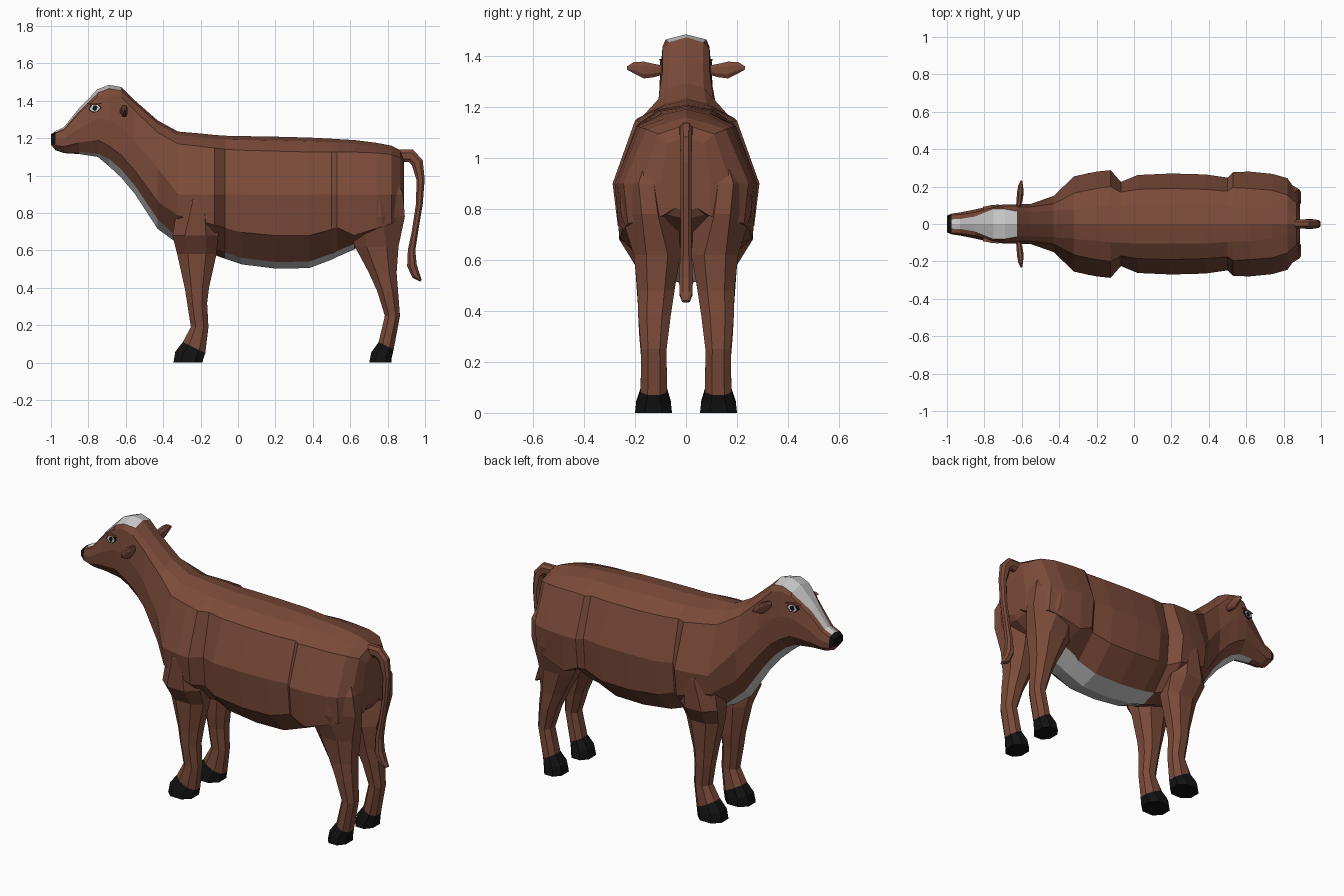
import bpy, bmesh
from mathutils import Vector


def material(name, color):
    m = bpy.data.materials.new(name)
    m.diffuse_color = (*color, 1)
    return m


BROWN = material("brown_coat", (0.20, 0.07, 0.042))
WHITE = material("white_patch", (0.55, 0.55, 0.55))
BLACK = material("black_horn", (0.006, 0.006, 0.006))


def loft(name, rings, paint=lambda i, j: 0, cap_mats=(0, 0), mirror=False):
    """Skin equal-length rings; paint(i, j) picks the material of each quad."""
    bm = bmesh.new()
    vs = [[bm.verts.new(p) for p in r] for r in rings]
    n = len(rings[0])
    for i in range(len(rings) - 1):
        for j in range(n):
            k = (j + 1) % n
            f = bm.faces.new((vs[i][j], vs[i][k], vs[i + 1][k], vs[i + 1][j]))
            f.material_index = paint(i, j)
    for r, m in ((vs[0], cap_mats[0]), (vs[-1], cap_mats[1])):
        bm.faces.new(r).material_index = m
    bmesh.ops.recalc_face_normals(bm, faces=bm.faces)
    me = bpy.data.meshes.new(name)
    bm.to_mesh(me)
    bm.free()
    for m in (BROWN, WHITE, BLACK):
        me.materials.append(m)
    ob = bpy.data.objects.new(name, me)
    bpy.context.collection.objects.link(ob)
    if mirror:
        md = ob.modifiers.new("mirror", 'MIRROR')
        md.use_axis = (False, True, False)
    return ob


def octagon(a0, a1, b0, b1, c=0.27):
    """Chamfered rectangle as (a, b) pairs."""
    ca, cb = (a1 - a0) * c, (b1 - b0) * c
    return [(a0 + ca, b0), (a1 - ca, b0), (a1, b0 + cb), (a1, b1 - cb),
            (a1 - ca, b1), (a0 + ca, b1), (a0, b1 - cb), (a0, b0 + cb)]


def body_ring(x, top, bot, w, wt, wu):
    h = top - bot
    mid = .90 if x > -.35 else bot + .56 * h
    low = bot + .25 * h if x < .55 else .68 + .5 * (bot - .605)
    belly = .09 if -.7 < x < -.4 else .05
    half = [(0, top), (wt, top - 0.02 * min(1, h * 3)), (wu, bot + .89 * h), (w, mid),
            (w * .93, low), (w * .42, bot + belly * h), (0, bot)]
    return [(x, y, z) for y, z in half + [(-y, z) for y, z in half[-2:0:-1]]]


# Head, neck and torso: x, top, bottom, half width, top strip, upper width
stations = [
    (-1.00, 1.22, 1.165, .045, .022, .040), (-.975, 1.238, 1.135, .055, .025, .048),
    (-.93, 1.26, 1.12, .062, .027, .050), (-.85, 1.36, 1.115, .078, .040, .062),
    (-.75, 1.462, 1.10, .100, .080, .088), (-.69, 1.485, 1.05, .104, .080, .092),
    (-.625, 1.473, .99, .105, .068, .092), (-.55, 1.40, .90, .108, .066, .092),
    (-.43, 1.295, .715, .150, .070, .108), (-.32, 1.235, .635, .255, .080, .165),
    (-.20, 1.225, .60, .280, .090, .190), (-.125, 1.217, .575, .288, .100, .200),
    (-.07, 1.213, .555, .225, .100, .170), (.02, 1.211, .525, .262, .105, .185),
    (.20, 1.208, .503, .270, .105, .190), (.38, 1.203, .505, .265, .105, .185),
    (.50, 1.197, .55, .248, .095, .175), (.53, 1.195, .565, .278, .095, .195),
    (.62, 1.19, .605, .280, .090, .190), (.74, 1.175, .68, .268, .080, .180),
    (.82, 1.16, .73, .245, .070, .155), (.87, 1.135, .76, .175, .045, .110),
    (.888, 1.09, .79, .10, .03, .07)]


def coat(i, j):
    x = (stations[i][0] + stations[i + 1][0]) / 2
    if i == 0:
        return 2 if j in (0, 1, 2, 3, 8, 9, 10, 11) else 0
    if j in (0, 11) and x < -.625:
        return 1
    if j in (5, 6) and (-.85 < x < -.35 or -.07 < x < .62):
        return 1
    return 0


loft("head_and_torso", [body_ring(*s) for s in stations], coat, (2, 0))

# Legs with hooves: z, x range, y range from thigh or shoulder to ground
front_leg = [(.95, -.28, -.13, .12, .24), (.86, -.32, -.105, .08, .272),
             (.68, -.35, -.105, .06, .262), (.58, -.325, -.115, .055, .200),
             (.40, -.285, -.155, .065, .187), (.32, -.272, -.165, .075, .185),
             (.19, -.252, -.158, .083, .174), (.08, -.295, -.175, .075, .178),
             (.04, -.335, -.185, .060, .195), (0, -.345, -.19, .055, .200)]
hind_leg = [(1.00, .60, .84, .08, .20), (.90, .53, .882, .05, .262),
            (.78, .55, .892, .03, .255), (.62, .625, .858, .022, .205),
            (.48, .70, .848, .045, .190), (.38, .745, .856, .060, .188),
            (.25, .785, .866, .076, .176), (.09, .752, .832, .075, .178),
            (.04, .712, .822, .060, .195), (0, .702, .82, .055, .200)]
tilt = {.08: .5, .09: .5, .04: .25}    # hoof rims rise towards the toe
for name, leg in (("front_legs", front_leg), ("hind_legs", hind_leg)):
    rings = [[(x, y, z + tilt.get(z, 0) * ((x0 + x1) / 2 - x))
              for x, y in octagon(x0, x1, y0, y1, .36 if z > .7 else .27)]
             for z, x0, x1, y0, y1 in leg]
    loft(name, rings, lambda i, j: 2 if i >= 7 else 0, (0, 2), mirror=True)

# Tail: x, z, half thickness, half width
tail = [(.86, 1.105, .034, .025), (.925, 1.105, .035, .024), (.958, 1.07, .032, .023),
        (.976, .98, .022, .022), (.970, .85, .018, .021), (.946, .70, .017, .021),
        (.928, .60, .02, .024), (.930, .52, .026, .027), (.952, .465, .022, .025),
        (.978, .437, .006, .015)]
rings = []
for i, (x, z, t, w) in enumerate(tail):
    a, b = tail[max(i - 1, 0)], tail[min(i + 1, len(tail) - 1)]
    d = Vector((b[0] - a[0], 0, b[1] - a[1])).normalized()
    n = Vector((-d.z, 0, d.x))
    rings.append([Vector((x, 0, z)) + n * u + Vector((0, v, 0))
                  for u, v in octagon(-t, t, -w, w)])
loft("tail", rings)

# Ears: y, centre x, centre z, half x, half z
ears = [(.085, -.62, 1.345, .012, .016), (.125, -.612, 1.343, .016, .026),
        (.165, -.608, 1.345, .018, .033), (.205, -.606, 1.354, .013, .022),
        (.232, -.602, 1.353, .004, .006)]
loft("ears", [[(x, y, z) for x, z in octagon(cx - hx, cx + hx, cz - hz, cz + hz)]
              for y, cx, cz, hx, hz in ears], mirror=True)


# Eyes: layered flat plates standing just proud of the cheek
def eye_plate(name, hx, hz, y, mat, dz=0):
    shape = [(-1, -.2), (-.4, -1), (.4, -.9), (1, .2), (.5, 1), (-.5, 1)]
    rings = [[(-.765 + hx * u, yy + .15 * hx * u, 1.36 + dz + hz * v) for u, v in shape]
             for yy in (.08, y)]
    loft(name, rings, lambda i, j: mat, (mat, mat), mirror=True)


eye_plate("eyelids", .036, .023, .097, 2)
eye_plate("eye_whites", .029, .018, .0985, 1)
eye_plate("pupils", .014, .014, .100, 2)
eye_plate("eyebrows", .042, .005, .099, 0, .024)
